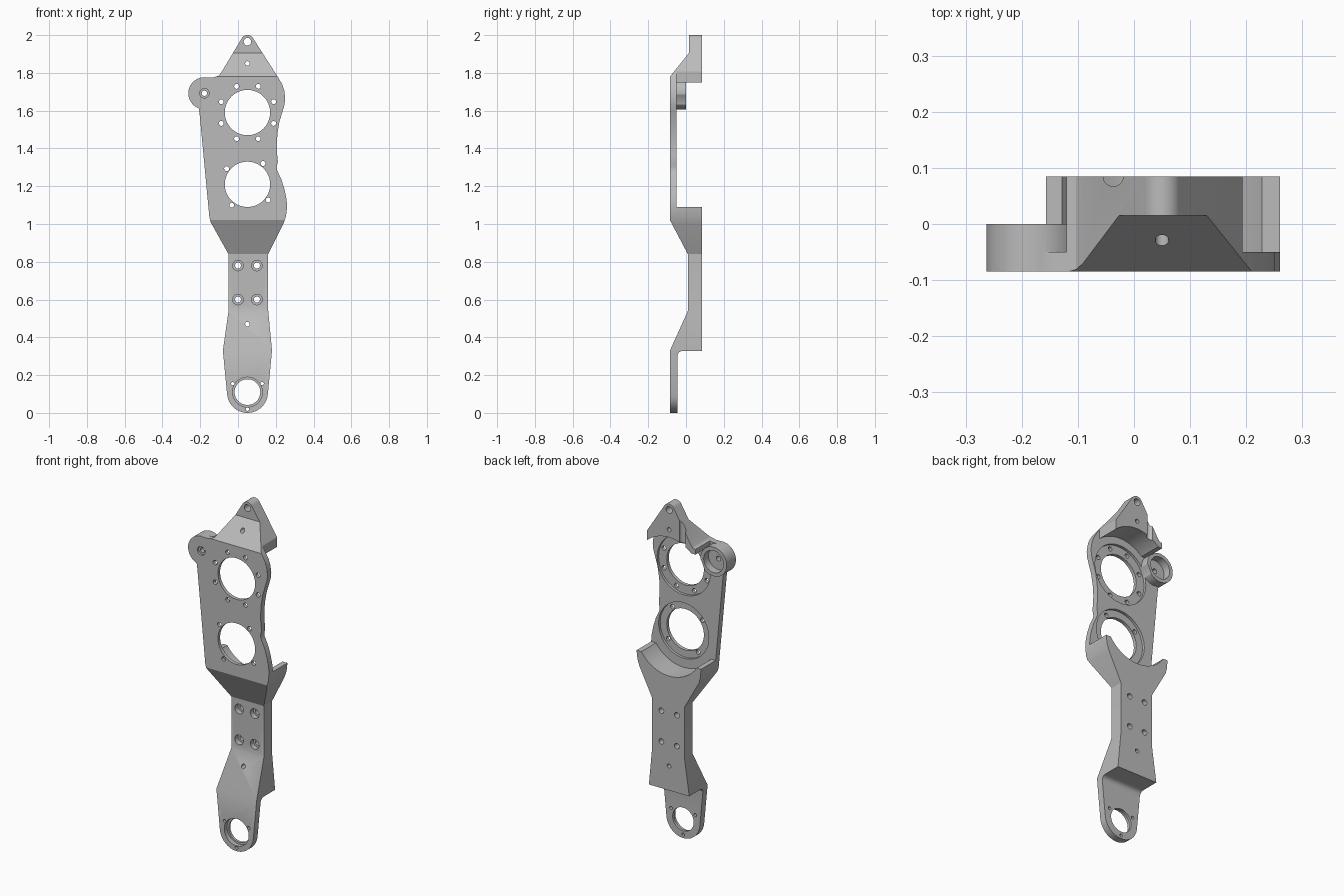
import bpy, bmesh
from math import sin, cos, radians, atan2, pi

cube = bpy.data.objects.get("Cube")
if cube:
    bpy.data.objects.remove(cube)

metal = bpy.data.materials.new("grey metal")
metal.use_nodes = True
metal.diffuse_color = (0.5, 0.5, 0.5, 1)
metal.node_tree.nodes["Principled BSDF"].inputs["Base Color"].default_value = (0.5, 0.5, 0.5, 1)

FRONT, BACK, PLATE = -0.085, 0.085, -0.05
AXIS = 0.05  # x of the arm's centre line


def arc(cx, cz, r, start, end, n=24):
    steps = [radians(start + (end - start) * i / n) for i in range(n + 1)]
    return [(cx + r * cos(a), cz + r * sin(a)) for a in steps]


def prism(name, points, low, high, place=lambda u, v, d: (u, d, v)):
    """Extrude a flat profile; by default (x, z) points along y."""
    bm = bmesh.new()
    a, b = [[bm.verts.new(place(u, v, d)) for u, v in points] for d in (low, high)]
    bm.faces.new(a)
    bm.faces.new(b)
    for i in range(len(points)):
        j = (i + 1) % len(points)
        bm.faces.new((a[i], a[j], b[j], b[i]))
    bmesh.ops.recalc_face_normals(bm, faces=bm.faces)
    mesh = bpy.data.meshes.new(name)
    bm.to_mesh(mesh)
    bm.free()
    mesh.materials.append(metal)
    ob = bpy.data.objects.new(name, mesh)
    bpy.context.collection.objects.link(ob)
    return ob


def disc(name, x, z, r, low, high, n=32):
    return prism(name, arc(x, z, r, 0, 360, n)[:-1], low, high)


def combine(target, tool, operation):
    mod = target.modifiers.new("combine", 'BOOLEAN')
    mod.operation, mod.solver, mod.object = operation, 'EXACT', tool
    graph = bpy.context.evaluated_depsgraph_get()
    graph.update()
    mesh = bpy.data.meshes.new_from_object(target.evaluated_get(graph))
    target.modifiers.clear()
    target.data = mesh
    bpy.data.objects.remove(tool)


def bore(x, z, r, low=-0.2, high=0.2, n=32):
    combine(arm, disc("bore", x, z, r, low, high, n), 'DIFFERENCE')


# Arm: front outline crossed with the bent side profile
right_edge = [(0.158, 0.10), (0.18, 0.33), (0.16, 0.54), (0.16, 0.84), (0.24, 1.0),
              (0.254, 1.04), (0.26, 1.09), (0.257, 1.13), (0.247, 1.18), (0.23, 1.235),
              (0.216, 1.265), (0.207, 1.285), (0.205, 1.30), (0.211, 1.33), (0.207, 1.37),
              (0.205, 1.42), (0.209, 1.48), (0.219, 1.54), (0.234, 1.59), (0.246, 1.63),
              (0.25, 1.665), (0.245, 1.705), (0.234, 1.74), (0.21, 1.78)]
left_edge = [(-0.09, 1.80), (-0.103, 1.785), (-0.13, 1.776), (-0.178, 1.775),
             (-0.21, 1.63), (-0.203, 1.58), (-0.152, 1.04), (-0.145, 1.01),
             (-0.05, 0.84), (-0.05, 0.54), (-0.08, 0.33), (-0.058, 0.10)]
outline = right_edge + arc(AXIS, 1.965, 0.035, 32, 148) + left_edge + arc(AXIS, 0.108, 0.108, 185, 355)
arm = prism("bracket_arm", outline, -0.2, 0.2)

side = [(FRONT, -0.05), (FRONT, 0.33), (0.01, 0.54), (0.01, 0.84), (FRONT, 1.02),
        (FRONT, 1.78), (0.015, 1.905), (0.015, 2.05), (BACK, 2.05), (BACK, 0.328)]
side += arc(-0.018, 0.301, 0.027, 90, 180, 8) + [(PLATE + 0.005, -0.05)]
combine(arm, prism("side_profile", side, -0.5, 0.5, lambda u, v, d: (d, u, v)), 'INTERSECT')

# Back pocket: thin plate between the two curved block ends
for z in (1.21, 1.59):
    bore(AXIS, z, 0.215, PLATE, 0.3, 64)
pocket = [(-0.5, 1.09), (0.5, 1.09), (0.5, 1.82), (0.193, 1.82), (0.193, 1.75),
          (-0.12, 1.75), (-0.12, 1.82), (-0.5, 1.82)]
combine(arm, prism("pocket", pocket, PLATE, 0.3), 'DIFFERENCE')

# Vertical groove in the back of the top block
groove = arc(-0.037, BACK, 0.018, 0, 360)[:-1]
combine(arm, prism("groove", groove, 1.6, 2.1, lambda u, v, d: (u, v, d)), 'DIFFERENCE')

# Side lug with a cup in its back
LUG = (-0.178, 1.692)
combine(arm, disc("lug", *LUG, 0.085, FRONT, 0, 48), 'UNION')
bore(*LUG, 0.064, -0.045, 0.06)
bore(*LUG, 0.025, -0.2, FRONT + 0.012)
bore(*LUG, 0.014)

# Two large openings, each with a shallow seat in the back
for z, seat in ((1.21, 0.162), (1.59, 0.172)):
    bore(AXIS, z, seat, PLATE - 0.015, 0.01, 64)
    bore(AXIS, z, 0.12, n=64)

# Screw circles around the openings
for i in range(8):
    a = radians(22.5 + 45 * i)
    bore(AXIS + 0.15 * cos(a), 1.59 + 0.15 * sin(a), 0.013, n=16)
for i in range(4):
    a = radians(53 + 90 * i)
    bore(AXIS + 0.138 * cos(a), 1.21 + 0.138 * sin(a), 0.013, n=16)

# Bottom ring opening with a front seat and three screws
bore(AXIS, 0.11, 0.079, -0.2, -0.06, 48)
bore(AXIS, 0.11, 0.068, n=48)
for deg in (30, 150, 270):
    a = radians(deg)
    bore(AXIS + 0.09 * cos(a), 0.11 + 0.09 * sin(a), 0.009, n=16)

# Four counterbored bolts and the small pin holes
for x in (0.0, 0.1):
    for z in (0.6, 0.78):
        bore(x, z, 0.028, -0.2, 0.04, 24)
        bore(x, z, 0.016, n=20)
for z, r in ((0.47, 0.012), (1.85, 0.012), (1.965, 0.02)):
    bore(AXIS, z, r, n=20)

# Smooth the round walls, keep machined edges sharp
bpy.ops.object.select_all(action='DESELECT')
arm.select_set(True)
bpy.context.view_layer.objects.active = arm
bpy.ops.object.shade_smooth_by_angle(angle=radians(25))
